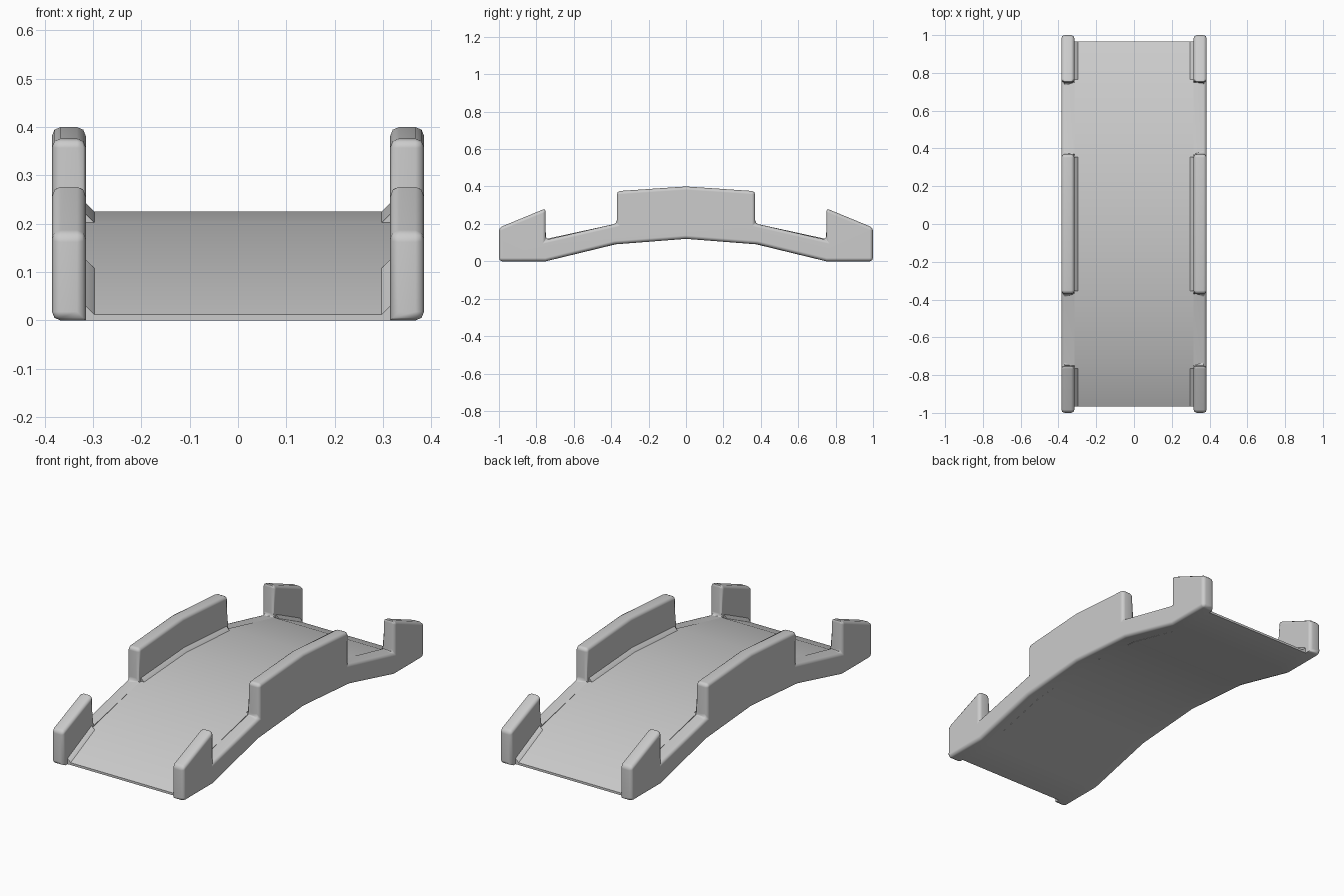
import bpy, bmesh, math

if "Cube" in bpy.data.objects:
    bpy.data.objects.remove(bpy.data.objects["Cube"])

INNER, OUTER, BEVEL = 0.315, 0.385, 0.018


def finish(bm, name):
    bmesh.ops.recalc_face_normals(bm, faces=bm.faces[:])
    mesh = bpy.data.meshes.new(name)
    bm.to_mesh(mesh)
    bm.free()
    ob = bpy.data.objects.new(name, mesh)
    bpy.context.collection.objects.link(ob)
    bpy.ops.object.select_all(action='DESELECT')
    ob.select_set(True)
    bpy.context.view_layer.objects.active = ob
    bpy.ops.object.shade_smooth_by_angle(angle=math.radians(50))
    mod = ob.modifiers.new("even_shading", 'WEIGHTED_NORMAL')
    mod.keep_sharp = True
    return ob


def loft(bm, sections):
    """Skin a row of closed sections and cap both ends."""
    rings = [[bm.verts.new(p) for p in s] for s in sections]
    n = len(rings[0])
    for a, b in zip(rings, rings[1:]):
        for i in range(n):
            j = (i + 1) % n
            bm.faces.new((a[i], a[j], b[j], b[i]))
    bm.faces.new(rings[0])
    bm.faces.new(rings[-1])


# Half outlines of the side rail, from the end towards the middle (y, z)
low = [(1.0, 0.0), (0.75, 0.0), (0.38, 0.091), (0.0, 0.12)]
high = [(1.0, 0.18), (0.75, 0.283), (0.75, 0.115), (0.37, 0.202), (0.37, 0.375), (0.0, 0.40)]


def both(half):
    return half + [(-y, z) for y, z in reversed(half[:-1])]


outline = both(low) + both(high)[::-1]


# Side rails with rounded edges, left sharp where they run into the deck
def rail(side, name):
    bm = bmesh.new()
    loft(bm, [[(side * x, y, z) for y, z in outline] for x in (INNER, OUTER)])
    bmesh.ops.recalc_face_normals(bm, faces=bm.faces[:])

    def rounded(e):
        if e.calc_face_angle(0) < math.radians(22):
            return False
        mid = (e.verts[0].co + e.verts[1].co) / 2
        y = abs(mid.y)
        joins_deck = 0.5 < y < 0.7 or (y < 0.95 and mid.z < 0.13)
        return not (abs(abs(mid.x) - INNER) < 0.001 and joins_deck)

    bmesh.ops.bevel(bm, geom=[e for e in bm.edges if rounded(e)], offset=BEVEL,
                    offset_type='OFFSET', segments=2, profile=0.5, affect='EDGES',
                    clamp_overlap=True)
    finish(bm, name)


rail(1, "right_rail")
rail(-1, "left_rail")

# Arched deck between the rails: (y, underside, top)
half_deck = [(0.965, 0.0, 0.012), (0.75, 0.0, 0.115), (0.375, 0.091, 0.201), (0.0, 0.12, 0.225)]
deck_row = half_deck + [(-y, a, b) for y, a, b in reversed(half_deck[:-1])]
bm = bmesh.new()
loft(bm, [[(-INNER, y, a), (INNER, y, a), (INNER, y, b), (-INNER, y, b)]
          for y, a, b in deck_row])
finish(bm, "deck")

# Small fillets where the deck meets the raised walls
spans = [[(0.965, 0.012), (0.765, 0.108)],
         [(0.355, 0.202), (0.0, 0.225), (-0.355, 0.202)],
         [(-0.765, 0.108), (-0.965, 0.012)]]
bm = bmesh.new()
for side in (1, -1):
    for span in spans:
        loft(bm, [[(side * (INNER - 0.018), y, z), (side * INNER, y, z + 0.018),
                   (side * (INNER + 0.01), y, z + 0.018), (side * (INNER + 0.01), y, z - 0.004)]
                  for y, z in span])
finish(bm, "wall_fillets")
